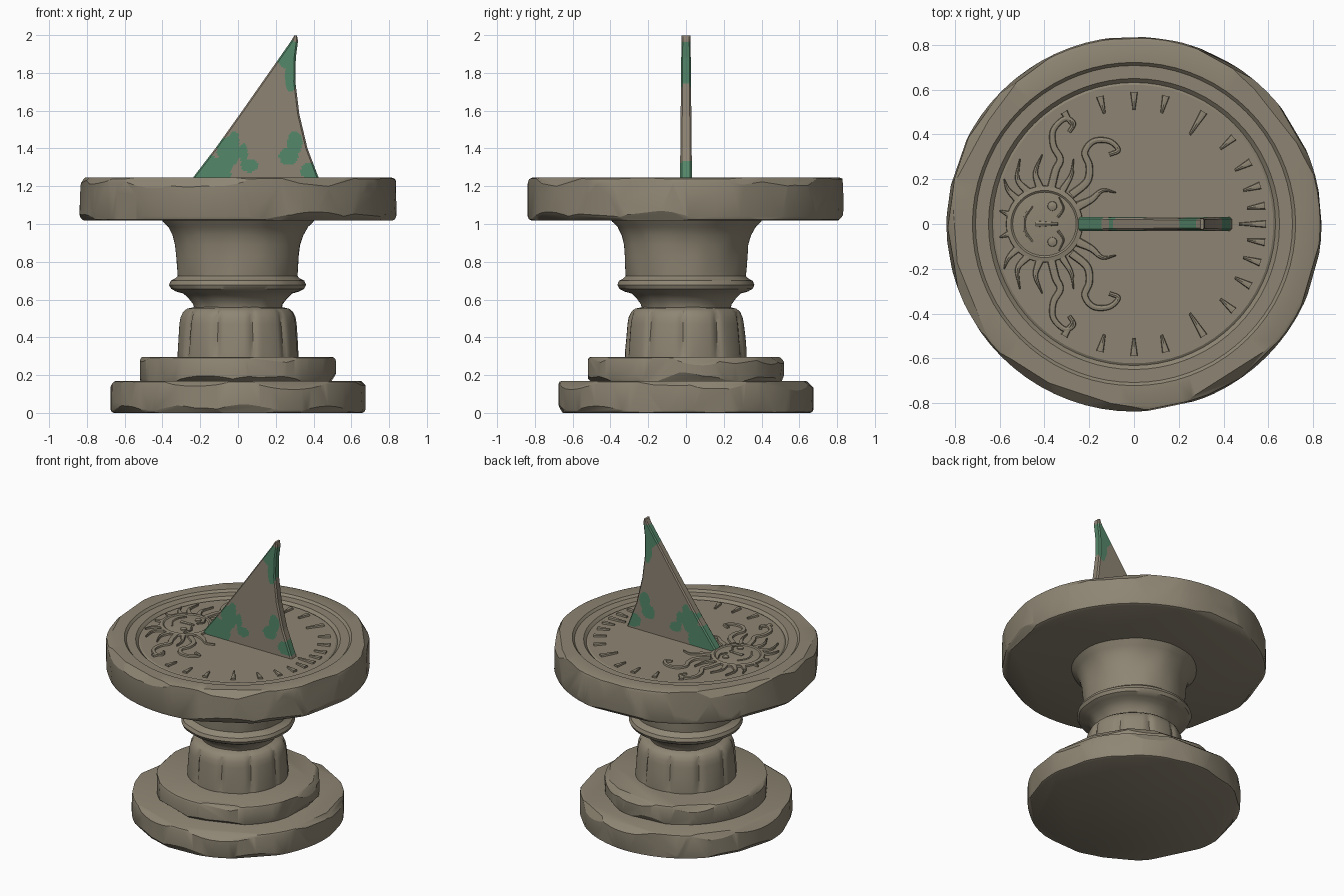
import bpy, bmesh, math, random
from mathutils import Vector, noise

if "Cube" in bpy.data.objects:
    bpy.data.objects.remove(bpy.data.objects["Cube"])

random.seed(7)
TAU = math.tau


def material(name, rgb):
    m = bpy.data.materials.new(name)
    m.diffuse_color = (*rgb, 1)
    m.use_nodes = True
    m.node_tree.nodes["Principled BSDF"].inputs["Base Color"].default_value = m.diffuse_color
    return m


STONE = material("weathered_stone", (0.270, 0.235, 0.172))
BRONZE = material("dull_bronze", (0.268, 0.228, 0.172))
PATINA = material("green_patina", (0.090, 0.240, 0.142))


def finish(name, bm, mats=(STONE,), angle=28):
    bmesh.ops.recalc_face_normals(bm, faces=bm.faces)
    me = bpy.data.meshes.new(name)
    bm.to_mesh(me)
    bm.free()
    for m in mats:
        me.materials.append(m)
    me.shade_smooth()
    me.set_sharp_from_angle(angle=math.radians(angle))
    ob = bpy.data.objects.new(name, me)
    bpy.context.collection.objects.link(ob)
    return ob


def skin(bm, rings):
    """Bridge closed rings of points and cap both ends."""
    vs = [[bm.verts.new(p) for p in r] for r in rings]
    n = len(vs[0])
    for a, b in zip(vs, vs[1:]):
        for i in range(n):
            j = (i + 1) % n
            bm.faces.new((a[i], a[j], b[j], b[i]))
    bm.faces.new(vs[0][::-1])
    bm.faces.new(vs[-1])


def lathe(profile, seg=72, shape=lambda a, r, z: r, centre=(0, 0)):
    bm = bmesh.new()
    rings = []
    for r, z in profile:
        ring = []
        for i in range(seg):
            a = TAU * i / seg
            q = shape(a, r, z)
            ring.append((centre[0] + q * math.cos(a), centre[1] + q * math.sin(a), z))
        rings.append(ring)
    skin(bm, rings)
    return bm


def chop(bm, radius, z, tilt, depth):
    """Slice a flat chip off the rim, as a chisel would."""
    a = random.uniform(0, TAU)
    no = Vector((math.cos(a) * math.cos(tilt), math.sin(a) * math.cos(tilt), math.sin(tilt)))
    co = Vector((radius * math.cos(a), radius * math.sin(a), z)) - no * depth
    cut = bmesh.ops.bisect_plane(bm, geom=bm.verts[:] + bm.edges[:] + bm.faces[:],
                                 plane_co=co, plane_no=no, clear_outer=True)
    edges = [e for e in cut["geom_cut"] if isinstance(e, bmesh.types.BMEdge)]
    bmesh.ops.holes_fill(bm, edges=edges, sides=0)


def chipped_disc(name, profile, radius, z0, z1, sides, chips):
    bm = lathe(profile)
    for _ in range(sides):
        chop(bm, radius, (z0 + z1) / 2, random.uniform(-0.08, 0.08), random.uniform(0.003, 0.011))
    for _ in range(chips):
        chop(bm, radius, z1, random.uniform(0.5, 1.0), random.uniform(0.018, 0.034))
        chop(bm, radius, z0, -random.uniform(0.5, 0.9), random.uniform(0.018, 0.03))
    return finish(name, bm)


def slab(r, z0, z1, b=0.018):
    return [(r - b, z0), (r - b * 0.3, z0 + b * 0.3), (r, z0 + b),
            (r, z1 - b), (r - b * 0.3, z1 - b * 0.3), (r - b, z1)]


# stepped base
chipped_disc("base_lower_step", slab(0.675, 0, 0.17), 0.675, 0, 0.17, 14, 9)
chipped_disc("base_upper_step", slab(0.52, 0.16, 0.297), 0.52, 0.16, 0.297, 12, 8)


# fluted drum of the pedestal
def flutes(a, r, z):
    groove = max(0, math.cos(a * 10 + 0.6)) ** 6
    band = 1 if 0.31 < z < 0.53 else 0.3
    return r * (1 - 0.045 * groove * band) + 0.006 * noise.noise((2 * math.cos(a), 2 * math.sin(a), z * 5))


finish("pedestal_drum", lathe([(0.322, 0.29), (0.322, 0.32), (0.315, 0.40), (0.308, 0.47), (0.302, 0.505),
                               (0.288, 0.535), (0.268, 0.552), (0.22, 0.562)], 120, flutes), angle=35)


# neck, ring moulding and flared column
def worn(a, r, z):
    return r + 0.008 * noise.noise((2.5 * math.cos(a), 2.5 * math.sin(a), z * 6))


finish("pedestal_column", lathe([(0.235, 0.55), (0.24, 0.575), (0.262, 0.605), (0.288, 0.632), (0.325, 0.642),
                                 (0.352, 0.657), (0.362, 0.678), (0.352, 0.70), (0.328, 0.712), (0.316, 0.725),
                                 (0.319, 0.76), (0.324, 0.83), (0.330, 0.89), (0.344, 0.94), (0.367, 0.985),
                                 (0.395, 1.012), (0.405, 1.03)], 96, worn), angle=35)

# dial slab with raised rim and sunken face
DIAL = 1.218
chipped_disc("dial_slab", slab(0.838, 1.018, 1.245, 0.022) +
             [(0.722, 1.245), (0.708, 1.230), (0.650, 1.230), (0.642, 1.222), (0.632, 1.212),
              (0.622, DIAL)], 0.838, 1.018, 1.245, 20, 12)


def smooth_path(pts, steps=6):
    """Catmull-Rom curve through the given points."""
    p = [Vector(q) for q in pts]
    p = [2 * p[0] - p[1]] + p + [2 * p[-1] - p[-2]]
    out = []
    for i in range(1, len(p) - 2):
        a, b, c, d = p[i - 1:i + 3]
        for s in range(steps):
            t = s / steps
            out.append(0.5 * (2 * b + (c - a) * t + (2 * a - 5 * b + 4 * c - d) * t * t
                              + (3 * b - a - 3 * c + d) * t ** 3))
    return out + [p[-2]]


def ridge(bm, pts, w0, w1, height=0.014):
    """Raised carved stroke, tapering from w0 to w1."""
    path = smooth_path(pts)
    rings = []
    for i, q in enumerate(path):
        t = path[min(i + 1, len(path) - 1)] - path[max(i - 1, 0)]
        side = Vector((-t.y, t.x)).normalized() * (w0 + (w1 - w0) * i / (len(path) - 1)) / 2
        section = [(1, -0.004), (0.75, height * 0.8), (0, height), (-0.75, height * 0.8), (-1, -0.004)]
        rings.append([(q.x + side.x * k, q.y + side.y * k, DIAL + h) for k, h in section])
    skin(bm, rings)


# sun rays, mirrored across the gnomon line
rays = [
    ([(-.37, .16), (-.35, .24), (-.33, .29), (-.36, .35), (-.36, .42), (-.31, .47), (-.27, .45), (-.29, .41)], .04, .02),
    ([(-.28, .13), (-.21, .19), (-.20, .26), (-.22, .32), (-.18, .37), (-.11, .37), (-.07, .33), (-.11, .31)], .04, .02),
    ([(-.25, .08), (-.19, .11), (-.14, .15), (-.08, .14)], .045, .006),
    ([(-.32, .15), (-.28, .22), (-.27, .29)], .035, .006),
    ([(-.42, .16), (-.44, .23), (-.41, .31)], .04, .006),
    ([(-.47, .14), (-.52, .20), (-.51, .29)], .04, .006),
    ([(-.51, .10), (-.56, .15), (-.58, .20)], .04, .006),
    ([(-.55, .04), (-.60, .06)], .035, .008),
]
bm = bmesh.new()
for pts, w0, w1 in rays:
    for s in (1, -1):
        ridge(bm, [(x, y * s) for x, y in pts], w0, w1)
finish("sun_rays", bm)

# sun disc and its features
C = (-0.40, 0)
finish("sun_disc", lathe([(0.172, DIAL - 0.004), (0.170, DIAL + 0.012), (0.150, DIAL + 0.016), (0.142, DIAL + 0.010),
                          (0.10, DIAL + 0.014), (0.04, DIAL + 0.016)], 48, centre=C))
for side, s in (("left", 1), ("right", -1)):
    finish("sun_eye_" + side, lathe([(0.024, DIAL), (0.02, DIAL + 0.022), (0.008, DIAL + 0.026)], 16,
                                    centre=(-0.365, 0.08 * s)))
bm = bmesh.new()
for s in (1, -1):
    ridge(bm, [(-.34, .03 * s), (-.315, .07 * s), (-.335, .12 * s)], .016, .006, .022)
ridge(bm, [(-.34, 0), (-.44, 0)], .014, .036, .026)
ridge(bm, [(-.455, .08), (-.485, .035), (-.49, 0), (-.485, -.035), (-.455, -.08)], .016, .016, .021)
finish("sun_features", bm)

# hour marks around the open side of the dial
bm = bmesh.new()
for deg in (0, 8, 17, 28, 41, 58, 76, 90, 105, 122):
    for s in (1, -1) if deg else (1,):
        a = math.radians(deg * s)
        inner = 0.47 if deg in (0, 58) else 0.51
        ridge(bm, [(inner * math.cos(a), inner * math.sin(a)), (0.59 * math.cos(a), 0.59 * math.sin(a))],
              0.012, 0.036)
finish("hour_marks", bm)

# gnomon blade: rows of rounded sections between the straight and the hollow edge
FRONT = [(-0.265, 1.21), (-0.235, 1.25), (-0.12, 1.40), (0.03, 1.61), (0.17, 1.81), (0.275, 1.96), (0.297, 1.995)]
BACK = [(0.44, 1.21), (0.425, 1.25), (0.368, 1.40), (0.325, 1.58), (0.304, 1.75), (0.306, 1.88), (0.318, 1.97),
        (0.312, 1.998)]


def edge_x(table, z):
    for (x0, z0), (x1, z1) in zip(table, table[1:]):
        if z <= z1:
            return x0 + (x1 - x0) * (z - z0) / (z1 - z0)
    return table[-1][0]


# patina blobs: centre x, centre z, radius x, radius z
BLOBS = [(-0.17, 1.27, 0.13, 0.10), (-0.05, 1.38, 0.065, 0.08), (-0.02, 1.45, 0.025, 0.04),
         (0.03, 1.37, 0.022, 0.055), (0.06, 1.31, 0.045, 0.035), (0.30, 1.43, 0.04, 0.06),
         (0.27, 1.36, 0.05, 0.05), (0.40, 1.28, 0.07, 0.05), (0.28, 1.78, 0.032, 0.08),
         (0.29, 1.89, 0.09, 0.08)]


def has_patina(c):
    wob = 0.25 * noise.noise((c.x * 14, c.y * 20, c.z * 14))
    return c.z < 1.97 and any(((c.x - x) / rx) ** 2 + ((c.z - z) / rz) ** 2 < 1 + wob for x, z, rx, rz in BLOBS)


bm = bmesh.new()
rows, cols = 90, 48
rings = []
for i in range(rows + 1):
    z = 1.21 + (1.998 - 1.21) * i / rows
    x0, x1 = edge_x(FRONT, z), edge_x(BACK, z)
    t = 0.032 - 0.008 * i / rows
    b = min(0.009, (x1 - x0) * 0.25)
    us = [x0] + [x0 + b + (x1 - x0 - 2 * b) * k / cols for k in range(cols + 1)] + [x1]
    ys = [t * 0.7] + [t] * (cols + 1) + [t * 0.7]
    rings.append([(x, -y, z) for x, y in zip(us, ys)] + [(x, y, z) for x, y in zip(us[::-1], ys[::-1])])
skin(bm, rings)
for f in bm.faces:
    f.material_index = int(has_patina(f.calc_center_median()))
finish("gnomon", bm, (BRONZE, PATINA))
